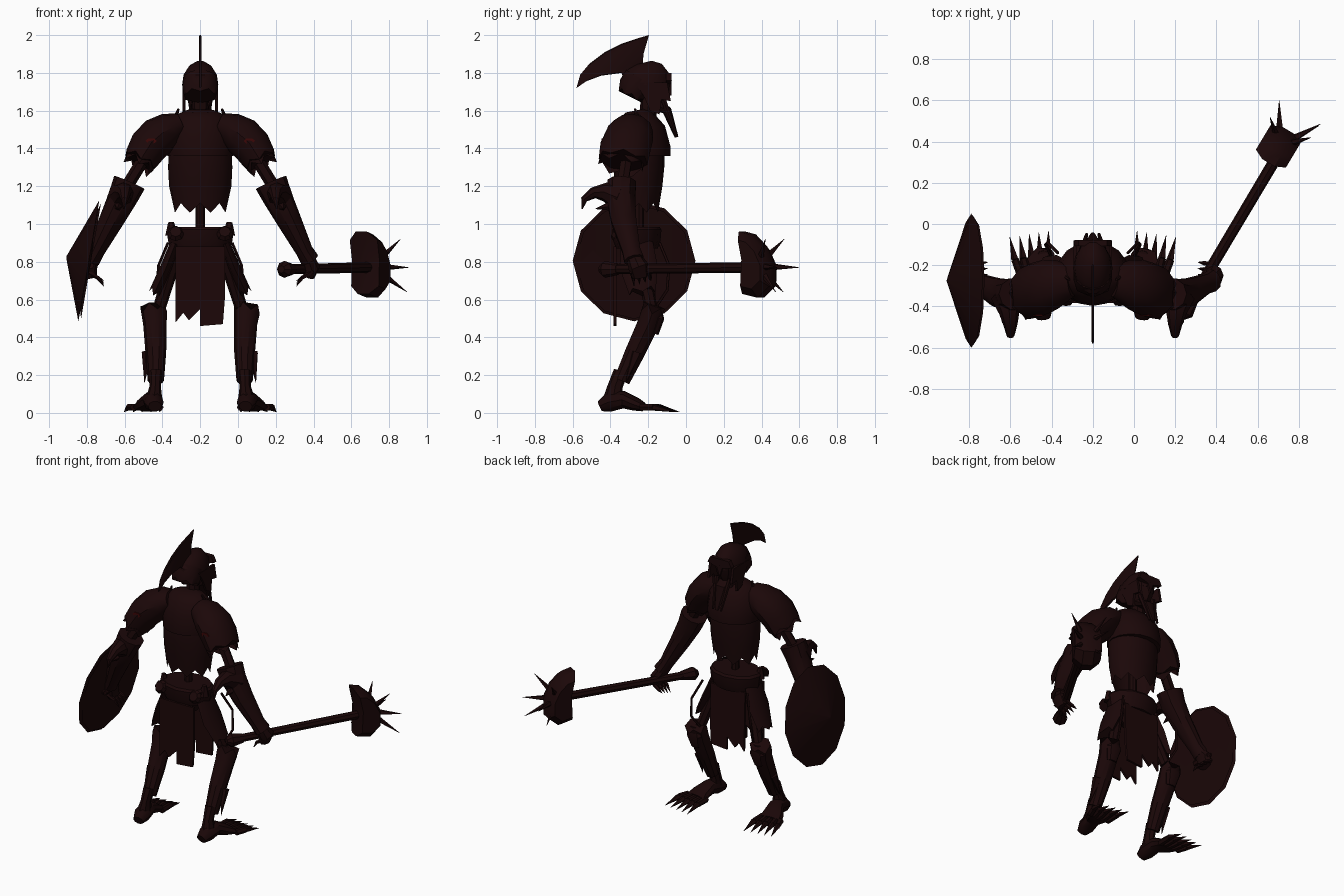
import bpy, math
from mathutils import Vector as V

old = bpy.data.objects.get("Cube")
if old:
    bpy.data.objects.remove(old, do_unlink=True)

CX = -0.2  # body centre line


def material(name, rgb):
    m = bpy.data.materials.new(name)
    m.use_nodes = True
    m.diffuse_color = (*rgb, 1)
    m.node_tree.nodes["Principled BSDF"].inputs["Base Color"].default_value = (*rgb, 1)
    return m


ARMOUR = material("dark_armour", (0.011, 0.0022, 0.0025))
BONE = material("dark_bone", (0.01, 0.002, 0.0022))
CLOTH = material("dark_cloth", (0.012, 0.0022, 0.0024))
RED = material("dull_red", (0.045, 0.002, 0.002))
made = []


def mesh(name, verts, faces, mat):
    me = bpy.data.meshes.new(name)
    me.from_pydata(verts, [], faces)
    me.materials.append(mat)
    ob = bpy.data.objects.new(name, me)
    bpy.context.collection.objects.link(ob)
    made.append(ob)
    return ob


def loft(name, rings, mat, sides=8, ref=(0, 1, 0), jag=0, caps=True):
    """Skin over rings of (centre, half width, half depth along ref)."""
    pts = [V(r[0]) for r in rings]
    verts, faces = [], []
    for i, (c, a, b) in enumerate(rings):
        t = (pts[min(i + 1, len(pts) - 1)] - pts[max(i - 1, 0)]).normalized()
        v = V(ref) - t * V(ref).dot(t)
        v.normalize()
        u = v.cross(t)
        for k in range(sides):
            w = math.tau * k / sides
            p = pts[i] + u * a * math.cos(w) + v * b * math.sin(w)
            if jag and i == len(rings) - 1 and k % 2:
                p += t * jag
            verts.append(p)
    for i in range(len(rings) - 1):
        for k in range(sides):
            a, b = i * sides + k, i * sides + (k + 1) % sides
            faces.append((a, b, b + sides, a + sides))
    if caps:
        faces.append(tuple(reversed(range(sides))))
        faces.append(tuple(range(len(verts) - sides, len(verts))))
    return mesh(name, verts, faces, mat)


def rod(name, a, b, r, mat, r2=None, sides=6):
    r2 = r if r2 is None else r2
    d = V(b) - V(a)
    ref = (0, 1, 0) if abs(d.normalized().y) < 0.8 else (0, 0, 1)
    return loft(name, [(a, r, r), (b, r2, r2)], mat, sides, ref)


def spike(name, a, b, r, mat=ARMOUR):
    return rod(name, a, b, r, mat, 0.001, 5)


def plate(name, outline, origin, u, v, thick, mat, edge=1.0):
    """Extruded flat outline; edge < 1 shrinks both outer faces into a bevel."""
    o, u, v = V(origin), V(u), V(v)
    n = u.cross(v).normalized()
    mid = sum((V(p) for p in outline), V((0, 0))) / len(outline)
    verts, count = [], len(outline)
    for off, s in ((-1, edge), (-0.4, 1), (0.4, 1), (1, edge)):
        for p in outline:
            q = mid + (V(p) - mid) * s
            verts.append(o + u * q.x + v * q.y + n * off * thick / 2)
    faces = [tuple(reversed(range(count))), tuple(range(3 * count, 4 * count))]
    for i in range(3):
        for k in range(count):
            a, b = i * count + k, i * count + (k + 1) % count
            faces.append((a, b, b + count, a + count))
    return mesh(name, verts, faces, mat)


# Torso, breast plate, neck, spine and waist
def stack(name, rows, y, mat, **kw):
    return loft(name, [((CX, y, z), a, b) for z, a, b in rows], mat, **kw)


stack("torso", [(1.55, .13, .1), (1.42, .165, .135), (1.3, .17, .135), (1.2, .165, .125),
                (1.11, .145, .11)], -.25, ARMOUR, sides=16, jag=.05, caps=False)
loft("breast_plate", [((CX, -.27, 1.6), .075, .05), ((CX, -.265, 1.575), .13, .09),
                      ((CX, -.25, 1.5), .172, .14), ((CX, -.24, 1.4), .178, .158),
                      ((CX, -.24, 1.36), .174, .157)], ARMOUR, 16)
stack("neck", [(1.55, .045, .045), (1.7, .04, .04)], -.2, BONE)
stack("spine", [(.93, .024, .028), (1.2, .024, .028)], -.25, BONE)
stack("waist_belt", [(.87, .16, .11), (.91, .17, .125), (.97, .178, .13), (.985, .165, .12)],
      -.26, ARMOUR, sides=12)
stack("pelvis", [(.8, .07, .06), (.9, .14, .1)], -.26, BONE)

# Ragged loincloth, front and rear
RAG = [(-.13, .88), (-.13, .48), (-.09, .53), (-.06, .49), (-.03, .52), (0, .55), (0, .46),
       (.12, .47), (.13, .6), (.13, .88)]
for name, y, lean in (("rear_loincloth", -.375, 0), ("front_loincloth", -.15, -.03)):
    plate(name, RAG, (CX, y, 0), (1, 0, 0), (0, lean, 1), .015, CLOTH)

# Skull, helmet and jaw
stack("skull", [(1.62, .035, .04), (1.68, .06, .075), (1.76, .08, .09)], -.165, BONE)
loft("helmet", [((CX, -.22, 1.855), .025, .04), ((CX, -.215, 1.835), .06, .09),
                ((CX, -.21, 1.79), .088, .13), ((CX, -.215, 1.735), .096, .13)],
     ARMOUR, 14)
loft("neck_guard", [((CX, -.24, 1.77), .09, .09), ((CX, -.27, 1.72), .094, .09),
                    ((CX, -.285, 1.69), .088, .07)], ARMOUR, 12, jag=.02)
plate("brow_visor", [(-.09, 1.76), (-.07, 1.8), (.07, 1.8), (.09, 1.76), (.02, 1.74),
                     (0, 1.68), (-.02, 1.74)], (CX, -.092, 0), (1, 0, 0), (0, 0, 1), .03, ARMOUR)
loft("jaw", [((CX, -.17, 1.64), .05, .035), ((CX, -.1, 1.6), .045, .025),
             ((CX, -.05, 1.46), .012, .01)], BONE, 8)
for s in (-1, 1):
    plate("cheek_guard", [(-.27, 1.75), (-.1, 1.75), (-.08, 1.65), (-.13, 1.66), (-.14, 1.58),
                          (-.19, 1.6), (-.22, 1.67)], (CX + s * .086, 0, 0),
          (0, 1, 0), (0, 0, 1), .016, ARMOUR)
    rod("jaw_tusk", (CX + s * .05, -.12, 1.66), (CX + s * .03, -.05, 1.46), .016, BONE, .008)

# Sweeping helmet crest
plate("helmet_crest", [(-.196, 2), (-.25, 1.985), (-.34, 1.955), (-.43, 1.91), (-.51, 1.85),
                       (-.56, 1.79), (-.58, 1.72), (-.53, 1.755), (-.45, 1.785), (-.34, 1.8),
                       (-.33, 1.77), (-.23, 1.83), (-.225, 1.9)],
      (CX, 0, 0), (0, 1, 0), (0, 0, 1), .014, ARMOUR, .94)

# Limbs, mirrored about the body centre line
for s, side in ((-1, "right_"), (1, "left_")):
    def P(dx, y, z):
        return (CX + s * dx, y, z)

    # Shoulder armour in overlapping tiers, with collar prongs
    loft(side + "pauldron", [(P(.1, -.28, 1.53), .06, .075), (P(.16, -.285, 1.505), .088, .11),
                             (P(.22, -.3, 1.465), .106, .13), (P(.275, -.32, 1.41), .103, .135),
                             (P(.31, -.33, 1.35), .092, .13)], ARMOUR, 12, jag=.025)
    loft(side + "shoulder_skirt", [(P(.265, -.32, 1.41), .09, .115),
                                   (P(.318, -.34, 1.33), .083, .12)],
         ARMOUR, 12, jag=.04, caps=False)
    loft(side + "shoulder_mark", [(P(.26, -.42, 1.44), .03, .016), (P(.26, -.447, 1.44), .03, .016)],
         RED, 6, ref=(0, 0, 1))
    rod(side + "collar_prong", P(.14, -.25, 1.54), P(.115, -.27, 1.61), .015, ARMOUR, .006)

    # Arm and flared gauntlet with an elbow hook
    rod(side + "upper_arm", P(.24, -.3, 1.44), P(.4, -.34, 1.18), .033, BONE)
    loft(side + "gauntlet", [(P(.375, -.34, 1.22), .088, .08), (P(.41, -.345, 1.14), .078, .08),
                             (P(.47, -.33, 1.02), .065, .07), (P(.55, -.29, .86), .046, .05),
                             (P(.58, -.275, .81), .05, .055)], ARMOUR, 10)
    loft(side + "elbow_hook", [(P(.42, -.35, 1.14), .075, .08), (P(.405, -.43, 1.17), .05, .05),
                               (P(.4, -.49, 1.165), .034, .03), (P(.4, -.54, 1.13), .02, .018),
                               (P(.405, -.55, 1.08), .004, .004)], ARMOUR, 8, ref=(0, 0, 1))
    spike(side + "elbow_barb", P(.43, -.37, 1.1), P(.44, -.48, 1.08), .035)
    loft(side + "hand", [(P(.565, -.28, .83), .035, .04), (P(.59, -.25, .77), .045, .055),
                         (P(.575, -.24, .72), .03, .045)], BONE, 8)
    for k in range(4):
        y = -.29 + k * .03
        rod(side + "finger", P(.6, y, .75), P(.54, y + .01, .715), .013, BONE, .011, 5)
        spike(side + "claw", P(.54, y + .01, .715), P(.51, y + .015, .67 + .01 * k), .011, BONE)

    # Thigh, hip plate and hanging cord
    rod(side + "thigh", P(.12, -.25, .87), P(.225, -.18, .53), .04, BONE, .033, 8)
    loft(side + "hip_plate", [(P(.13, -.26, .9), .028, .085), (P(.18, -.25, .77), .032, .1),
                              (P(.245, -.23, .63), .03, .07)], ARMOUR, 8, jag=-.03)
    rod(side + "belt_boss", P(.13, -.365, .95), P(.13, -.385, .96), .045, ARMOUR, .03, 8)
    rod(side + "belt_prong", P(.15, -.3, .94), P(.155, -.3, 1.01), .035, ARMOUR, .015)
    cord = [P(.17, -.14, .9), P(.22, -.09, .78), P(.23, -.1, .65), P(.2, -.16, .56)]
    loft(side + "hanging_cord", [(p, .008, .008) for p in cord], CLOTH, 5)

    # Greave, knee guard and ankle
    loft(side + "greave", [(P(.235, -.34, .17), .043, .045), (P(.235, -.27, .32), .055, .055),
                           (P(.24, -.2, .47), .062, .06), (P(.245, -.18, .53), .07, .06)],
         ARMOUR, 10, jag=.04)
    spike(side + "greave_fin", P(.28, -.26, .32), P(.295, -.32, .16), .03)
    loft(side + "knee_guard", [(P(.24, -.17, .42), .035, .025), (P(.24, -.145, .5), .055, .03),
                               (P(.24, -.15, .56), .028, .02)], ARMOUR, 8)
    loft(side + "ankle", [(P(.235, -.345, .22), .035, .038), (P(.238, -.375, .14), .03, .04),
                          (P(.245, -.385, .07), .045, .055)], BONE, 8)

    # Clawed foot
    loft(side + "foot", [(P(.24, -.455, .035), .035, .03), (P(.245, -.41, .055), .052, .052),
                         (P(.255, -.33, .07), .05, .048), (P(.275, -.265, .045), .072, .036),
                         (P(.28, -.225, .03), .08, .024)], BONE, 10, ref=(0, 0, 1))
    for k in range(5):
        a, b = .215 + .034 * k, .215 + .047 * k
        y = -.035 - .007 * k
        rod(side + "toe", P(a, -.24, .03), P((a + b) / 2, y - .11, .03), .021, BONE, .019)
        spike(side + "toe_claw", P((a + b) / 2, y - .11, .03), P(b, y, .005), .019, BONE)

# Round pointed shield on the right arm
axis = V((-.985, 0, .17))
hub = V((-.79, -.275, .805))
loft("shield", [(hub + axis * d, r, r) for d, r in
                ((.075, .01), (-.012, .31), (0, .325), (.12, .006))], ARMOUR, 12)
rod("shield_grip", (-.78, -.34, .78), (-.78, -.2, .78), .018, CLOTH)
for y in (-.34, -.2):
    rod("shield_strap", (-.78, y, .78), (-.85, y, .8), .015, CLOTH)

# Spiked mace in the left hand
D = V((.515, .857, 0))
butt, neck = V((.25, -.42, .76)), V((.69, .32, .77))
rod("mace_handle", butt, neck, .026, BONE, .028, 8)
loft("mace_pommel", [(butt - D * .04, .02, .02), (butt - D * .01, .045, .045),
                     (butt + D * .07, .03, .03)], ARMOUR, 8, ref=(0, 0, 1))
plate("mace_head", [(.005, .63), (.015, .82), (-.015, .96), (.05, .945), (.12, .88), (.17, .78),
                    (.17, .67), (.1, .61)], (.66, .31, 0), D, (0, 0, 1), .17, ARMOUR, .74)
for tip in ((.705, .6, .77), (.905, .485, .77), (.86, .42, .92), (.66, .52, .92),
            (.895, .475, .64), (.7, .515, .64)):
    core = V((.71, .38, .775))
    spike("mace_spike", core.lerp(V(tip), .3), tip, .02)

# Smooth rounded areas while keeping hard edges
bpy.ops.object.select_all(action="DESELECT")
for ob in made:
    ob.select_set(True)
bpy.context.view_layer.objects.active = made[0]
bpy.ops.object.shade_smooth_by_angle(angle=math.radians(35))
